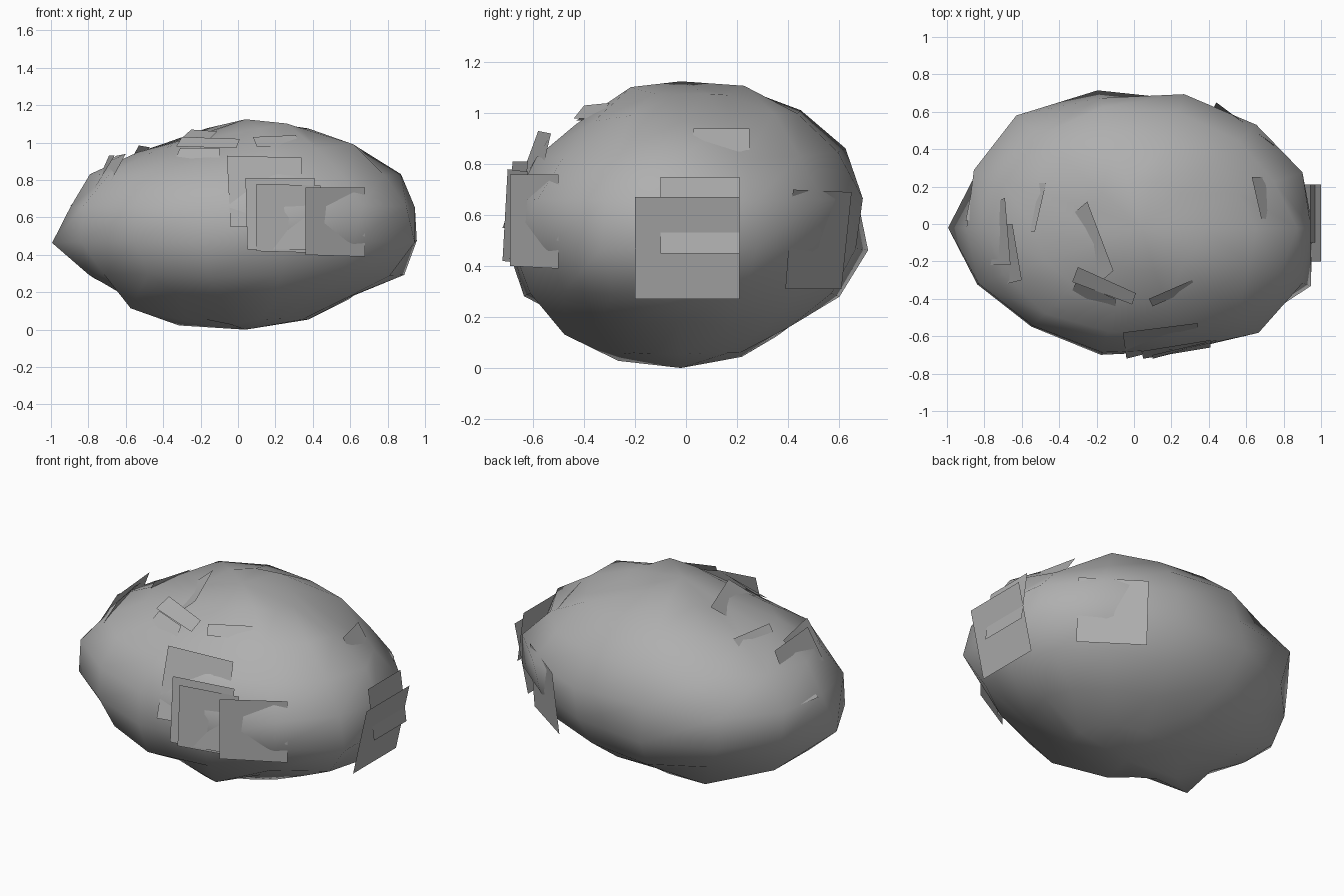
import bpy
from math import sin, cos, pi

stone = bpy.data.materials.new("stone_grey")
stone.diffuse_color = (0.43, 0.43, 0.43, 1)


def make(name, verts, faces, smooth):
    me = bpy.data.meshes.new(name)
    me.from_pydata(verts, [], faces)
    me.materials.append(stone)
    for p in me.polygons:
        p.use_smooth = smooth
    ob = bpy.data.objects.new(name, me)
    bpy.context.collection.objects.link(ob)
    return ob


# Boulder: a 14-sided ellipsoid, each row a ring from the bottom up,
# each number the bump (percent of radius) counter-clockwise from +x
bumps = [
    (98, 97, 97, 97, 100, 97, 98, 104, 100, 98, 103, 98, 97, 98),
    (90, 95, 95, 95, 95, 104, 98, 95, 106, 89, 92, 102, 90, 93),
    (98, 95, 95, 98, 103, 98, 104, 97, 97, 97, 102, 98, 95, 99),
    (93, 97, 95, 100, 107, 103, 99, 105, 99, 96, 99, 96, 95, 102),
    (92, 97, 100, 104, 101, 109, 101, 95, 98, 95, 97, 95, 102, 97),
    (96, 91, 96, 102, 107, 102, 97, 96, 94, 95, 92, 94, 95, 95),
    (95, 90, 102, 102, 105, 103, 93, 90, 89, 88, 88, 92, 95, 100),
    (98, 98, 97, 104, 102, 98, 90, 88, 88, 89, 93, 98, 103, 98),
]
n = 14
cx, cy, cz = .04, -.02, .565
verts = [(cx, cy, 0)]
for r, row in enumerate(bumps, 1):
    t = pi * r / 9
    for k, f in enumerate(row):
        a = 2 * pi * k / n
        f /= 100
        verts.append((cx + f * sin(t) * cos(a), cy + .715 * f * sin(t) * sin(a), cz - .555 * f * cos(t)))
verts.append((cx, cy, 1.125))
top = len(verts) - 1
faces = []
for k in range(n):
    j = (k + 1) % n
    faces.append((0, 1 + j, 1 + k))
    for r in range(len(bumps) - 1):
        a, b = 1 + r * n, 1 + (r + 1) * n
        faces.append((a + k, a + j, b + j, b + k))
    faces.append((b + k, b + j, top))
make("boulder", verts, faces, True)

# Flat flakes lying on the stone, four corners each
front = [
    [(-.04, -.72, .55), (.35, -.62, .54), (.34, -.53, .92), (-.06, -.58, .93)],
    [(.05, -.72, .43), (.41, -.66, .43), (.41, -.62, .81), (.04, -.68, .81)],
    [(.10, -.72, .42), (.45, -.63, .41), (.44, -.62, .77), (.10, -.70, .78)],
    [(.36, -.69, .40), (.68, -.50, .39), (.68, -.50, .76), (.36, -.69, .76)],
]
side = [
    [(.91, -.20, .27), (.91, .21, .27), (1.0, .21, .67), (1.0, -.20, .67)],
    [(.98, -.10, .45), (.98, .21, .45), (.94, .21, .75), (.94, -.10, .75)],
    [(.74, .39, .31), (.42, .61, .31), (.44, .65, .69), (.75, .42, .70)],
    [(-.83, .17, .69), (-.86, .02, .69), (-.90, .02, .66), (-.87, .17, .66)],
]
upper = [
    [(-.69, .14, .93), (-.73, .12, .80), (-.77, -.22, .75), (-.66, -.22, .93)],
    [(-.69, 0, .90), (-.65, 0, .93), (-.60, -.30, .94), (-.72, -.33, .72)],
    [(-.52, .22, .925), (-.56, -.04, .93), (-.53, -.04, .985), (-.47, .22, .975)],
    [(-.45, -.05, .89), (-.31, -.42, .87), (-.11, -.25, 1.06), (-.25, .12, 1.07)],
    [(-.35, -.40, .88), (-.10, -.47, .88), (-.10, -.40, .97), (-.31, -.31, .97)],
    [(-.33, -.31, .98), (-.01, -.43, .97), (.01, -.37, 1.02), (-.30, -.23, 1.03)],
    [(.08, -.40, 1.03), (.10, -.44, .98), (.33, -.34, .98), (.31, -.30, 1.04)],
    [(.68, .03, .94), (.77, .02, .85), (.69, .25, .85), (.63, .25, .94)],
]
for group, cards in (("front", front), ("side", side), ("upper", upper)):
    for i, corners in enumerate(cards, 1):
        make(f"{group}_flake_{i}", corners, [(0, 1, 2, 3)], False)
